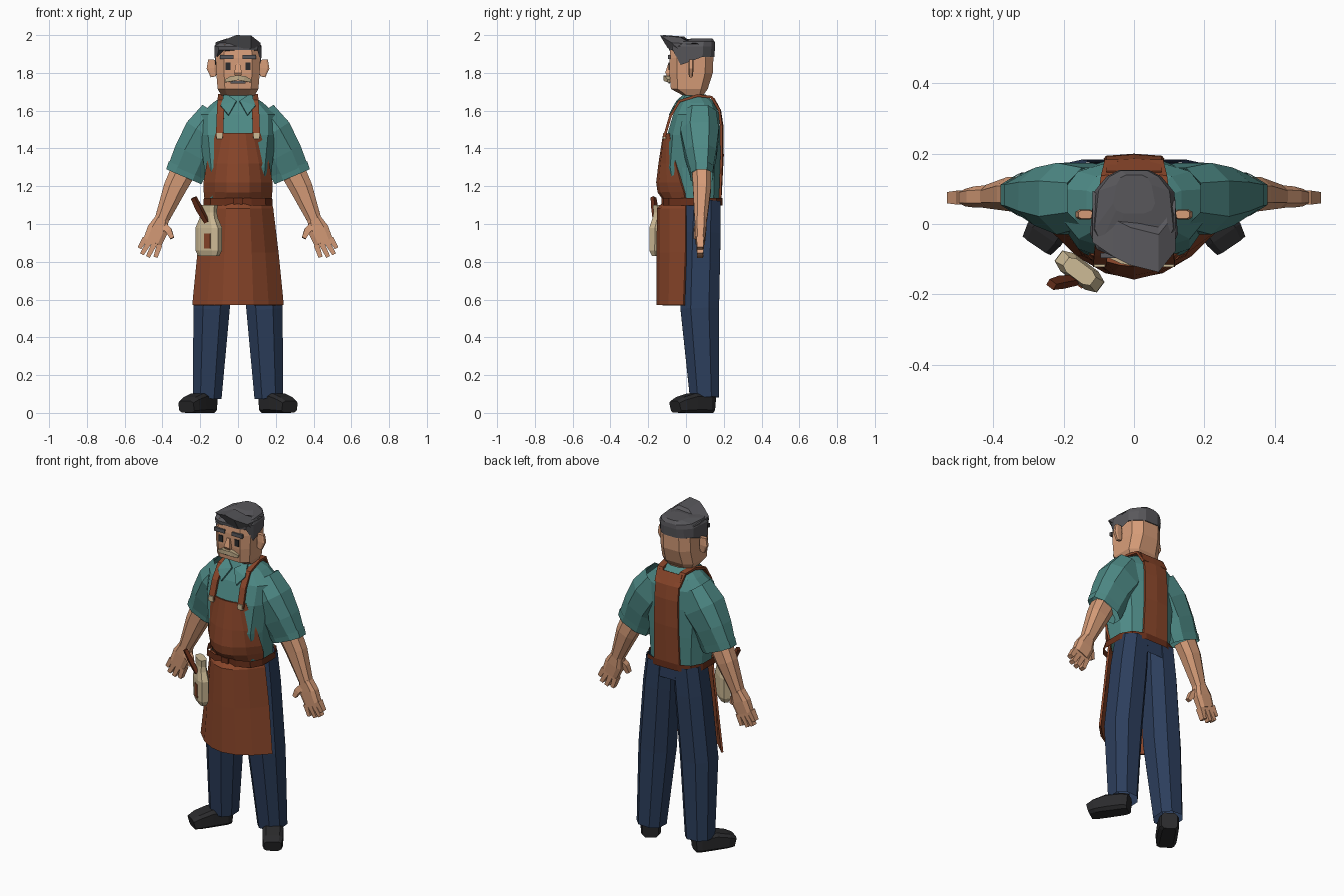
import bpy, bmesh, math
from mathutils import Vector


def mat(name, r, g, b):
    m = bpy.data.materials.new(name)
    lin = [((c / 255 + 0.055) / 1.055) ** 2.4 for c in (r, g, b)]
    m.diffuse_color = (*lin, 1)
    return m


SKIN = mat("skin", 214, 156, 120)
HAIR = mat("dark grey hair", 88, 87, 91)
TEAL = mat("teal cloth", 78, 138, 134)
APRON = mat("brown leather", 138, 70, 42)
BELT = mat("dark leather", 104, 47, 26)
NAVY = mat("navy cloth", 44, 62, 92)
BLACK = mat("black", 42, 42, 44)
CREAM = mat("cream canvas", 206, 187, 150)
GREY = mat("pale moustache", 194, 174, 138)


def make(name, verts, faces, m, thick=0):
    me = bpy.data.meshes.new(name)
    bm = bmesh.new()
    vs = [bm.verts.new(v) for v in verts]
    for f in faces:
        bm.faces.new([vs[i] for i in f])
    bmesh.ops.recalc_face_normals(bm, faces=bm.faces)
    bm.to_mesh(me)
    bm.free()
    me.materials.append(m)
    ob = bpy.data.objects.new(name, me)
    bpy.context.collection.objects.link(ob)
    if thick:
        s = ob.modifiers.new("thickness", "SOLIDIFY")
        s.thickness, s.offset = thick, 0
    return ob


def bridge(rings, n, caps):
    """Faces joining consecutive rings of n vertices."""
    faces = []
    for i in range(rings - 1):
        for j in range(n):
            a, b = i * n + j, i * n + (j + 1) % n
            faces.append((a, b, b + n, a + n))
    if caps:
        faces += [tuple(range(n)), tuple(range((rings - 1) * n, rings * n))]
    return faces


def tube(name, path, m, n=8, p=0.6, ref=(0, 1, 0), caps=True, level=False):
    """Loft through (x, y, z, r_across, r_ref) rings; p < 1 makes them boxier."""
    pts = [Vector(q[:3]) for q in path]
    ref, verts = Vector(ref).normalized(), []
    k = math.cos(math.pi / n) ** p
    for i, q in enumerate(path):
        d = (pts[min(i + 1, len(pts) - 1)] - pts[max(i - 1, 0)]).normalized()
        if level:
            d = Vector((0, 0, 1))
        u = d.cross(ref).normalized()
        v = u.cross(d)
        for j in range(n):
            a = 2 * math.pi * (j + 0.5) / n
            c, s = math.cos(a), math.sin(a)
            c = math.copysign(abs(c) ** p, c) / k
            s = math.copysign(abs(s) ** p, s) / k
            verts.append(pts[i] + u * c * q[3] + v * s * q[4])
    return make(name, verts, bridge(len(path), n, caps), m)


def body(name, rows, m, n=8, p=0.6, caps=True):
    """Upright loft with level rings from (z, half width, y front, y back) rows."""
    return tube(name, [(0, (a + b) / 2, z, w, (b - a) / 2) for z, w, a, b in rows],
                m, n, p, caps=caps, level=True)


def sheet(name, rows, m, cols=6, thick=0.012):
    """Curved cloth from (centre x, z, half width, y middle, y edge) rows."""
    verts, faces = [], []
    for cx, z, w, ym, ye in rows:
        for j in range(cols + 1):
            t = 2 * j / cols - 1
            verts.append((cx + w * t, ym + (ye - ym) * t * t, z))
    c = cols + 1
    for i in range(len(rows) - 1):
        faces += [(i * c + j, i * c + j + 1, i * c + c + j + 1, i * c + c + j) for j in range(cols)]
    return make(name, verts, faces, m, thick)


def box(name, loc, size, m):
    x, y, z = loc
    w, d, h = (s / 2 for s in size)
    return tube(name, [(x, y, z - h, w, d), (x, y, z + h, w, d)], m, n=4)


# head and face
head = body("head", [(1.68, .088, -.015, .09), (1.715, .108, -.08, .115), (1.80, .115, -.088, .142),
                     (1.88, .116, -.088, .145), (1.95, .11, -.08, .14)], SKIN, p=0.5)
body("neck", [(1.62, .065, -.015, .1), (1.70, .06, -.01, .09)], SKIN, caps=False)
tube("nose", [(0, -.088, 1.85, .01, .006), (0, -.094, 1.80, .02, .016),
              (0, -.09, 1.785, .016, .01)], SKIN, n=4)
tube("moustache", [(-.066, -.088, 1.758, .01, .008), (-.03, -.098, 1.77, .016, .014),
                   (0, -.1, 1.774, .02, .012), (.03, -.098, 1.77, .016, .014),
                   (.066, -.088, 1.758, .01, .008)], GREY, n=4, ref=(0, 0, 1))
box("mouth", (0, -.088, 1.75), (.08, .008, .012), HAIR)

# hair: raised front hairline, low sideburns, swept quiff
cap = body("hair", [(1.86, .122, -.09, .15), (1.94, .125, -.092, .154),
                    (1.965, .112, -.07, .152), (1.982, .06, .03, .14)], HAIR, n=12, p=0.55)
for v in cap.data.vertices:
    if v.co.z < 1.9:
        v.co.z = 1.922 if v.co.y < -.05 else 1.842 if v.co.y < .03 else 1.885
# the back of the skull is narrower than the face
for ob in (head, cap):
    for v in ob.data.vertices:
        v.co.x *= 1 - .3 * min(1, max(0, (v.co.y - .07) / .075))
quiff = []
for x, y, top, low in ((-.118, .085, 1.962, 1.93), (-.06, .045, 1.98, 1.932),
                       (-.01, .02, 2.0, 1.928), (.07, 0, 1.997, 1.928), (.118, .06, 1.96, 1.93)):
    quiff += [(x, y - .137, top), (x, max(-.03, y - .03), top - .008),
              (x, max(.02, y + .01), 1.952), (x, max(y, .01) - .105, low)]
make("quiff", quiff, bridge(5, 4, True), HAIR)

# shirt torso
body("shirt", [(1.11, .17, -.08, .172), (1.30, .18, -.115, .182), (1.47, .2, -.1, .182),
               (1.58, .2, -.068, .175), (1.64, .135, -.035, .155), (1.685, .07, -.015, .105)],
     TEAL, n=12, p=0.75, caps=False)

for s, side in ((-1, "right"), (1, "left")):
    # face details
    box(side + "_eye", (s * .054, -.088, 1.835), (.026, .009, .04), BLACK)
    box(side + "_eyebrow", (s * .06, -.089, 1.885), (.07, .014, .022), HAIR)
    tube(side + "_ear", [(s * .13, .025, 1.78, .015, .01), (s * .14, .027, 1.825, .026, .014),
                         (s * .138, .027, 1.87, .02, .012)], SKIN)
    # collar
    make(side + "_collar", [(s * .008, -.045, 1.65), (s * .05, -.086, 1.575),
                            (s * .092, -.06, 1.625), (s * .07, .0, 1.69)],
         [(0, 1, 2), (0, 2, 3)], TEAL, .012)
    # sleeve, cuff and forearm
    tube(side + "_sleeve", [(s * .105, .075, 1.575, .1, .085), (s * .17, .072, 1.475, .119, .102),
                            (s * .235, .078, 1.37, .106, .083), (s * .28, .083, 1.265, .1, .058)],
         TEAL, p=0.8, caps=False)
    tube(side + "_cuff", [(s * .27, .083, 1.29, .105, .064), (s * .287, .083, 1.25, .101, .058)],
         TEAL, p=0.8, caps=False)
    tube(side + "_forearm", [(s * .3, .083, 1.26, .065, .05), (s * .335, .085, 1.19, .06, .048),
                             (s * .405, .078, 1.02, .037, .033)], SKIN, p=0.8, caps=False)
    # hand
    tube(side + "_palm", [(s * .402, .078, 1.03, .036, .032), (s * .425, .077, .97, .055, .03),
                          (s * .453, .075, .905, .051, .025)], SKIN)
    for i, (tx, tz) in enumerate(((.522, .872), (.509, .84), (.477, .826), (.437, .824))):
        bx, bz = .49 - .025 * i, .925 - .012 * i
        tube(f"{side}_finger_{i + 1}", [(s * bx, .075, bz, .015, .02),
                                       (s * tx, .075, tz, .011, .016)], SKIN, n=4)
    tube(side + "_thumb", [(s * .40, .07, 1.0, .018, .02), (s * .367, .058, .965, .017, .018),
                           (s * .348, .052, .925, .011, .013)], SKIN, n=4)
    # trouser leg
    tube(side + "_trouser_leg", [(s * .163, .098, .08, .076, .077), (s * .14, .073, .55, .096, .102),
                                 (s * .106, .083, .95, .092, .1), (s * .09, .088, 1.12, .084, .094)],
         NAVY, p=0.85, caps=False)
    # shoe, turned outward
    dx, dy = s * .56, -.83
    tube(side + "_shoe", [(s * .146 + dx * t, .132 + dy * t, h, w, h) for t, w, h in
                          ((0, .044, .047), (.03, .055, .05), (.12, .057, .052),
                           (.19, .057, .042), (.228, .048, .032))], BLACK, p=0.45, ref=(0, 0, 1))
    # shoulder strap and buckle
    sheet(side + "_apron_strap", [(s * x, z, .019, y, y) for x, y, z in
                                  ((.098, -.115, 1.46), (.094, -.083, 1.57), (.09, -.035, 1.65),
                                   (.086, .06, 1.68), (.075, .135, 1.672), (.064, .178, 1.6))],
          APRON, cols=1, thick=.014)
    box(side + "_buckle", (s * .098, -.115, 1.467), (.032, .016, .032), CREAM)

# trouser seat
body("trouser_seat", [(1.03, .175, -.015, .18), (1.13, .172, -.03, .178)],
     NAVY, n=12, p=0.8, caps=False)

# apron: bib, skirt, back panel, belt
sheet("apron_bib", [(0, 1.48, .115, -.115, -.085), (0, 1.32, .162, -.14, -.05),
                    (0, 1.22, .178, -.152, -.025), (0, 1.17, .177, -.145, -.008),
                    (0, 1.12, .172, -.11, 0)], APRON)
sheet("apron_skirt", [(0, 1.12, .172, -.11, 0), (0, 1.08, .182, -.148, 0),
                      (0, .85, .21, -.15, 0), (0, .57, .238, -.15, -.01)], APRON)
sheet("apron_back_panel", [(0, 1.13, .085, .182, .18), (0, 1.36, .08, .194, .188),
                           (0, 1.52, .078, .192, .186), (0, 1.6, .078, .18, .176),
                           (0, 1.665, .078, .145, .145)], APRON, cols=2)
body("belt", [(1.098, .183, -.122, .192), (1.138, .181, -.122, .192)],
     BELT, n=12, p=0.7, caps=False)
box("belt_knot", (0, -.12, 1.12), (.05, .02, .033), BELT)

# tool pouch hanging on the hip, with a handle sticking out
NORMAL = (-.6, -.8, 0)
tube("tool_pouch", [(-.155, -.135, z, w, d) for z, w, d in
                    ((.83, .06, .02), (.86, .075, .03), (.98, .074, .032),
                     (1.03, .05, .026), (1.06, .044, .022), (1.1, .048, .024))],
     CREAM, ref=NORMAL)
tube("tool_handle", [(-.235, -.172, 1.14, .013, .01), (-.205, -.165, 1.08, .016, .012),
                     (-.165, -.16, 1.01, .012, .01)], BELT, n=4, ref=NORMAL)
tube("pouch_patch", [(-.162, -.169, .87, .02, .004), (-.162, -.169, .95, .02, .004)],
     APRON, n=4, ref=NORMAL)
